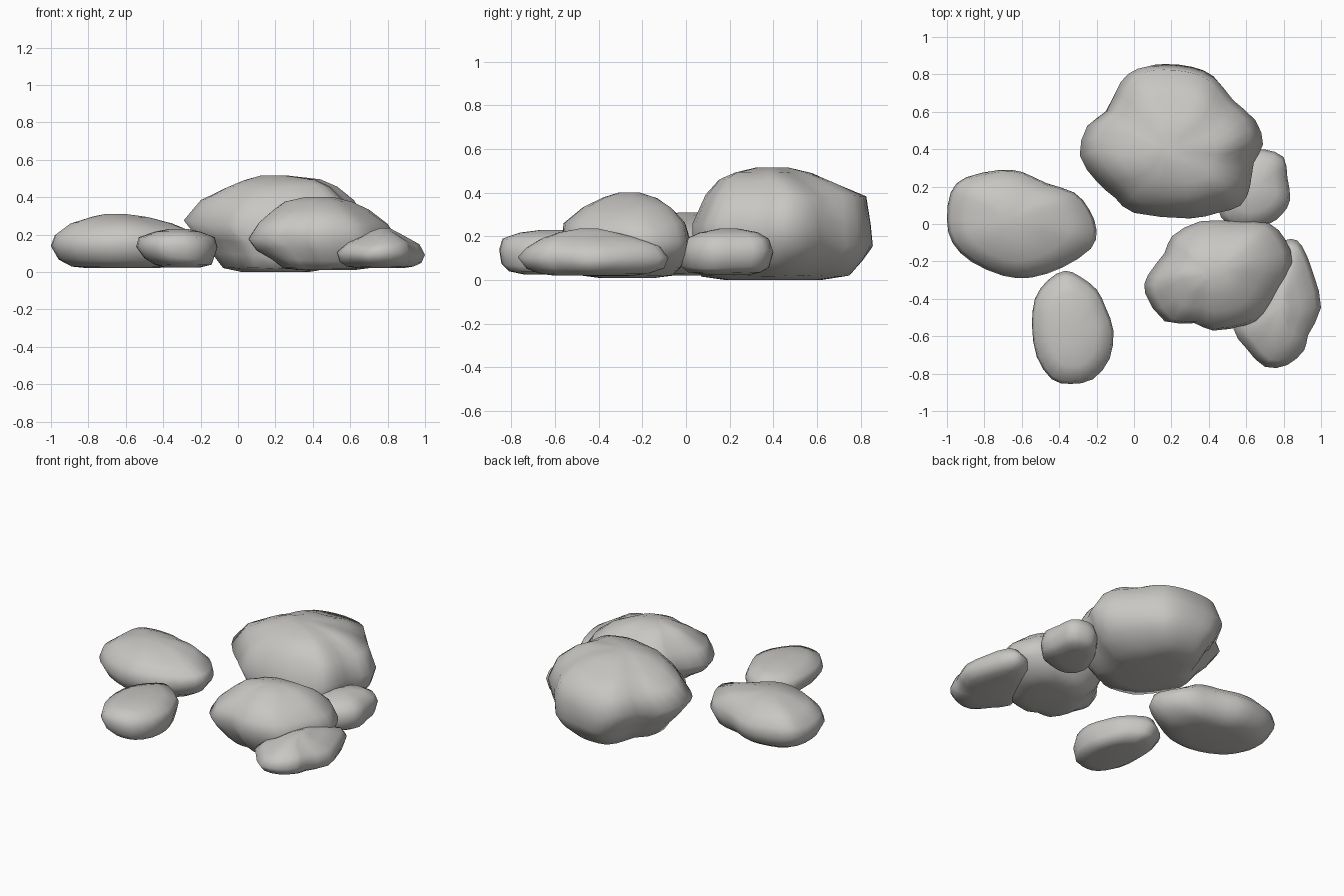
import bpy, bmesh
from mathutils import Vector, noise

stone = bpy.data.materials.new("grey stone")
stone.diffuse_color = (0.58, 0.57, 0.55, 1)


def rounded(points):
    """Closed Catmull-Rom curve through the outline, two samples per span."""
    n, out = len(points), []
    for i in range(n):
        a, b, c, d = (Vector(points[(i + k) % n]) for k in (-1, 0, 1, 2))
        out += [b, (-a + 9 * b + 9 * c - d) / 16]
    return out


def rock(name, outline, rings):
    """Loft the plan outline through rings of (z, x min, x max, y min, y max)."""
    pts = rounded(outline)
    x0, x1 = min(p.x for p in pts), max(p.x for p in pts)
    y0, y1 = min(p.y for p in pts), max(p.y for p in pts)
    bm = bmesh.new()
    loops = []
    for z, xa, xb, ya, yb in rings:
        loop = []
        for p in pts:
            co = Vector((xa + (p.x - x0) / (x1 - x0) * (xb - xa),
                         ya + (p.y - y0) / (y1 - y0) * (yb - ya), z))
            # gentle unevenness, fading out at the base and the crown
            fade = min(1, (z - rings[0][0]) / 0.06, (rings[-1][0] - z) / 0.06)
            co.z += 0.022 * fade * noise.noise(co * 5)
            loop.append(bm.verts.new(co))
        loops.append(loop)
    n = len(pts)
    for lo, hi in zip(loops, loops[1:]):
        for i in range(n):
            j = (i + 1) % n
            bm.faces.new((lo[i], lo[j], hi[j], hi[i]))
    bm.faces.new(loops[0])
    bm.faces.new(loops[-1])
    bmesh.ops.recalc_face_normals(bm, faces=bm.faces)
    for f in bm.faces:
        f.smooth = True
    mesh = bpy.data.meshes.new(name)
    bm.to_mesh(mesh)
    bm.free()
    mesh.materials.append(stone)
    ob = bpy.data.objects.new(name, mesh)
    bpy.context.collection.objects.link(ob)


# big boulder at the back
rock("large_boulder",
     [(-.29, .37), (-.25, .53), (-.15, .61), (-.07, .77), (.02, .84), (.14, .855), (.3, .84),
      (.43, .79), (.53, .67), (.65, .56), (.69, .43), (.64, .33), (.62, .2), (.57, .1),
      (.45, .06), (.29, .03), (0, .06), (-.1, .14), (-.2, .23)],
     [(0, .02, .38, .18, .62), (.02, -.08, .48, .07, .75), (.09, -.13, .6, .05, .81),
      (.16, -.2, .65, .03, .855), (.26, -.29, .69, .03, .845), (.38, -.2, .62, .09, .825),
      (.45, -.08, .53, .15, .69), (.49, .03, .44, .22, .58), (.515, .12, .27, .32, .47)])

# flat rock on the left
rock("left_rock",
     [(-1, .02), (-.98, .17), (-.9, .25), (-.72, .29), (-.6, .28), (-.47, .22), (-.32, .17),
      (-.24, .08), (-.2, -.03), (-.23, -.13), (-.38, -.23), (-.55, -.285), (-.7, -.275),
      (-.87, -.2), (-.97, -.1)],
     [(.02, -.8, -.44, -.13, .13), (.03, -.89, -.33, -.2, .2), (.07, -.96, -.25, -.25, .26),
      (.14, -1, -.2, -.29, .29), (.2, -.98, -.22, -.27, .28), (.26, -.9, -.35, -.2, .22),
      (.295, -.78, -.48, -.1, .14), (.31, -.71, -.6, -.03, .06)])

# small rock at the front left
rock("front_left_rock",
     [(-.545, -.55), (-.53, -.4), (-.46, -.3), (-.37, -.25), (-.29, -.28), (-.2, -.35),
      (-.15, -.45), (-.11, -.57), (-.13, -.72), (-.22, -.83), (-.34, -.855), (-.44, -.83),
      (-.52, -.71)],
     [(.025, -.4, -.2, -.74, -.38), (.04, -.45, -.14, -.81, -.31), (.07, -.5, -.13, -.845, -.27),
      (.13, -.545, -.11, -.855, -.25), (.185, -.53, -.125, -.84, -.28),
      (.215, -.45, -.2, -.76, -.37), (.23, -.37, -.27, -.66, -.48)])

# medium rock on the right
rock("middle_rock",
     [(.055, -.37), (.07, -.27), (.16, -.15), (.2, -.06), (.35, .02), (.55, .02), (.72, .01),
      (.81, -.08), (.845, -.2), (.78, -.35), (.7, -.48), (.6, -.54), (.42, -.57), (.32, -.53),
      (.16, -.52)],
     [(.01, .32, .62, -.4, -.14), (.02, .24, .7, -.48, -.06), (.06, .18, .76, -.52, -.02),
      (.12, .1, .82, -.55, .01), (.18, .055, .845, -.57, .02), (.26, .11, .8, -.56, 0),
      (.33, .19, .7, -.47, -.06), (.375, .25, .61, -.38, -.13), (.4, .36, .51, -.31, -.21)])

# low rock at the front right
rock("front_right_rock",
     [(.53, -.56), (.6, -.67), (.7, -.77), (.82, -.76), (.91, -.68), (.93, -.6), (1, -.45),
      (.96, -.27), (.9, -.12), (.84, -.08), (.74, -.12), (.66, -.25), (.58, -.4)],
     [(.02, .64, .88, -.6, -.24), (.03, .58, .94, -.67, -.17), (.055, .545, .98, -.73, -.1),
      (.105, .53, 1, -.77, -.08), (.155, .59, .97, -.73, -.12), (.195, .66, .89, -.66, -.25),
      (.22, .71, .84, -.58, -.34), (.235, .76, .81, -.49, -.4)])

# small rock tucked beside the boulder
rock("back_right_rock",
     [(.7, .4), (.8, .36), (.82, .25), (.835, .13), (.79, .05), (.72, 0), (.6, -.03),
      (.5, 0), (.45, .08), (.49, .2), (.56, .32), (.63, .39)],
     [(.025, .55, .72, .08, .3), (.035, .5, .78, .01, .34), (.06, .46, .82, -.02, .38),
      (.13, .45, .835, -.03, .4), (.185, .48, .82, -.01, .38), (.215, .54, .76, .06, .33),
      (.235, .6, .69, .15, .24)])
